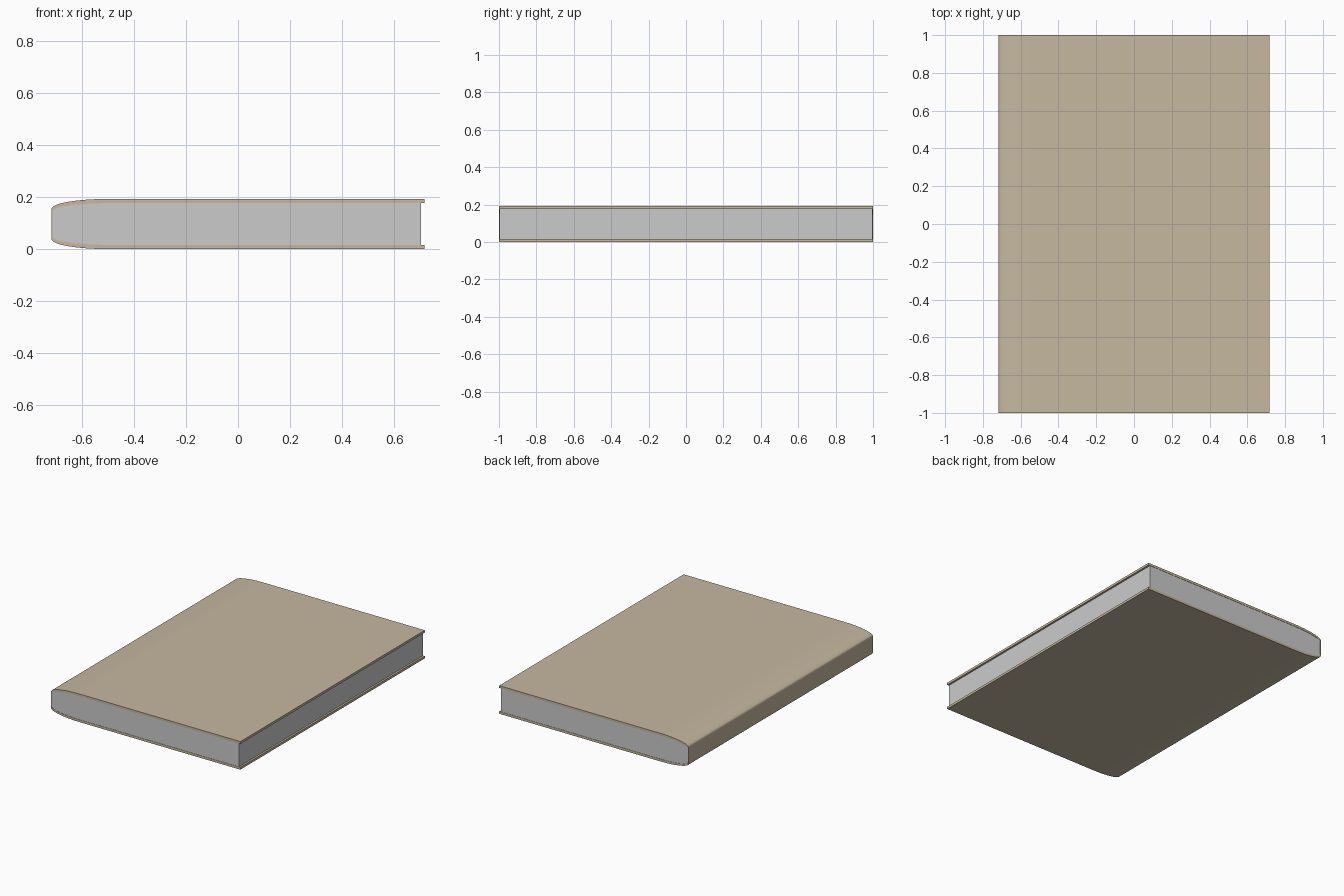
import bpy, bmesh, math

if "Cube" in bpy.data.objects:
    bpy.data.objects.remove(bpy.data.objects["Cube"])

MID = 0.0965  # half the book thickness


def half_outline(end_x, spine_x, side, top, bend_x=-0.5, steps=12):
    """Upper half: fore edge, flat board, then elliptical bend to the spine."""
    pts = [(end_x, top)]
    for i in range(steps + 1):
        a = math.pi / 2 * (1 + i / steps)
        pts.append((bend_x + (bend_x - spine_x) * math.cos(a),
                    side + (top - side) * math.sin(a)))
    return pts


def full_outline(half):
    """Mirror the upper half about the mid height."""
    return half + [(x, 2 * MID - z) for x, z in reversed(half)]


def extrude(name, outline, half_len):
    bm = bmesh.new()
    face = bm.faces.new([bm.verts.new((x, -half_len, z)) for x, z in outline])
    ext = bmesh.ops.extrude_face_region(bm, geom=[face])
    moved = [v for v in ext["geom"] if isinstance(v, bmesh.types.BMVert)]
    bmesh.ops.translate(bm, verts=moved, vec=(0, 2 * half_len, 0))
    bmesh.ops.recalc_face_normals(bm, faces=bm.faces)
    mesh = bpy.data.meshes.new(name)
    bm.to_mesh(mesh)
    bm.free()
    obj = bpy.data.objects.new(name, mesh)
    bpy.context.collection.objects.link(obj)
    bpy.ops.object.select_all(action="DESELECT")
    obj.select_set(True)
    bpy.context.view_layer.objects.active = obj
    bpy.ops.object.shade_smooth_by_angle(angle=math.radians(30))
    return obj


# Cover: C-shaped shell wrapping both boards and the spine
outer = full_outline(half_outline(0.718, -0.718, 0.155, 0.193))
inner = full_outline(half_outline(0.718, -0.714, 0.145, 0.177))
cover = extrude("cover", outer + inner[::-1], 1.0)
tan = bpy.data.materials.new("tan_cover")
tan.diffuse_color = (0.56, 0.48, 0.35, 1)
tan.use_nodes = True
tan.node_tree.nodes["Principled BSDF"].inputs["Base Color"].default_value = tan.diffuse_color
cover.data.materials.append(tan)

# Page block: fills the cover, set back at the fore edge
extrude("pages", full_outline(half_outline(0.705, -0.714, 0.145, 0.177)), 0.998)
